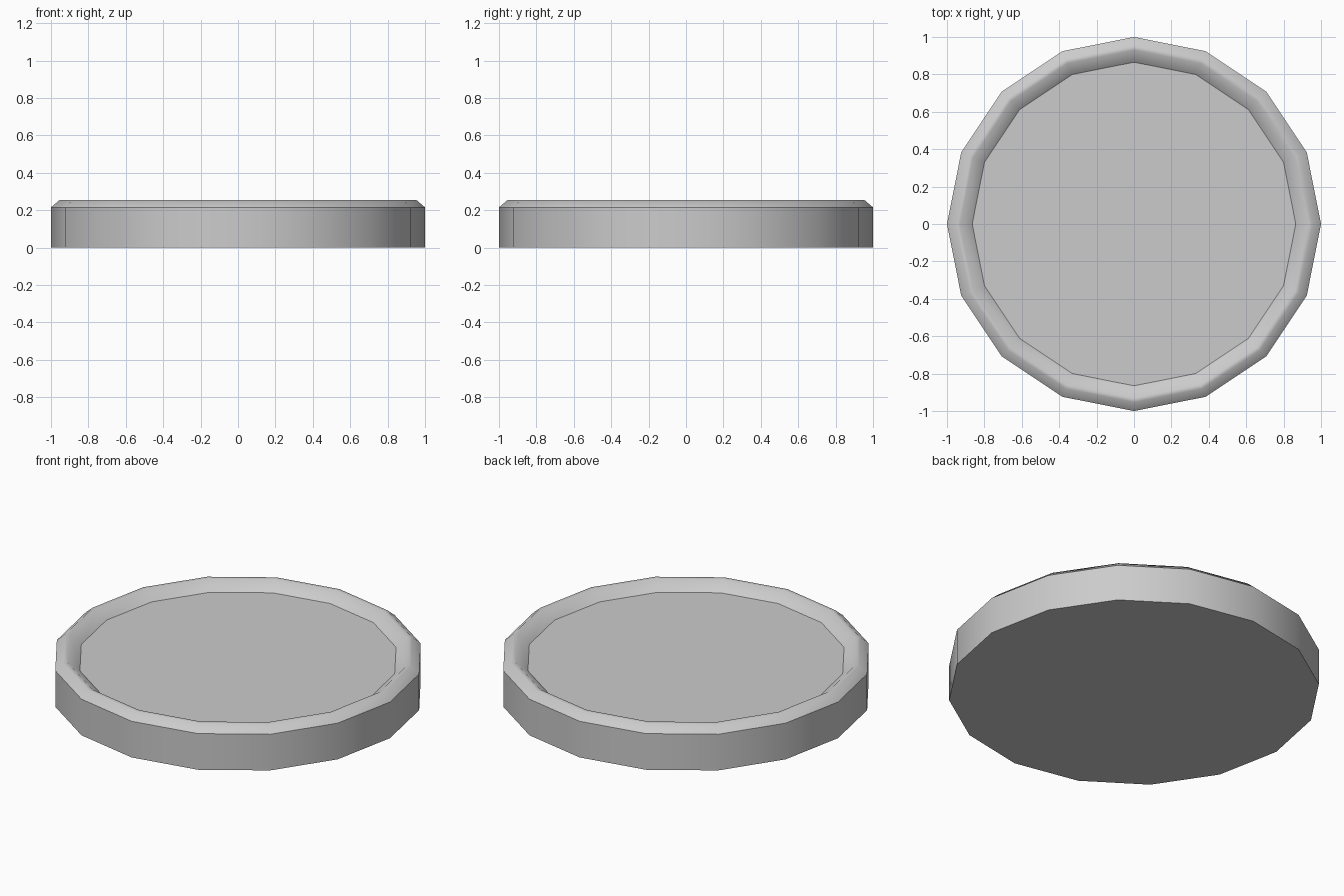
import bpy, bmesh, math

if "Cube" in bpy.data.objects:
    bpy.data.objects.remove(bpy.data.objects["Cube"])

SIDES = 16
# Outer wall, bevelled rim and shallow recess: (radius, height)
PROFILE = [(1.0, 0.0), (1.0, 0.215), (0.953, 0.255), (0.93, 0.255), (0.865, 0.203)]
SHARP_RINGS = (0, 1, 4)

bm = bmesh.new()
rings = []
for r, z in PROFILE:
    rings.append([bm.verts.new((r * math.cos(2 * math.pi * i / SIDES),
                                r * math.sin(2 * math.pi * i / SIDES), z))
                  for i in range(SIDES)])

# Smooth bands between neighbouring rings
for lower, upper in zip(rings, rings[1:]):
    for i in range(SIDES):
        j = (i + 1) % SIDES
        bm.faces.new((lower[i], lower[j], upper[j], upper[i])).smooth = True

# Flat underside and flat recessed floor
bm.faces.new(rings[0][::-1])
bm.faces.new(rings[-1])

# Crisp edges at the base, the shoulder and the floor
for k in SHARP_RINGS:
    for i in range(SIDES):
        bm.edges.get((rings[k][i], rings[k][(i + 1) % SIDES])).smooth = False

mesh = bpy.data.meshes.new("round_tray")
bm.to_mesh(mesh)
bm.free()
bpy.context.collection.objects.link(bpy.data.objects.new("round_tray", mesh))
